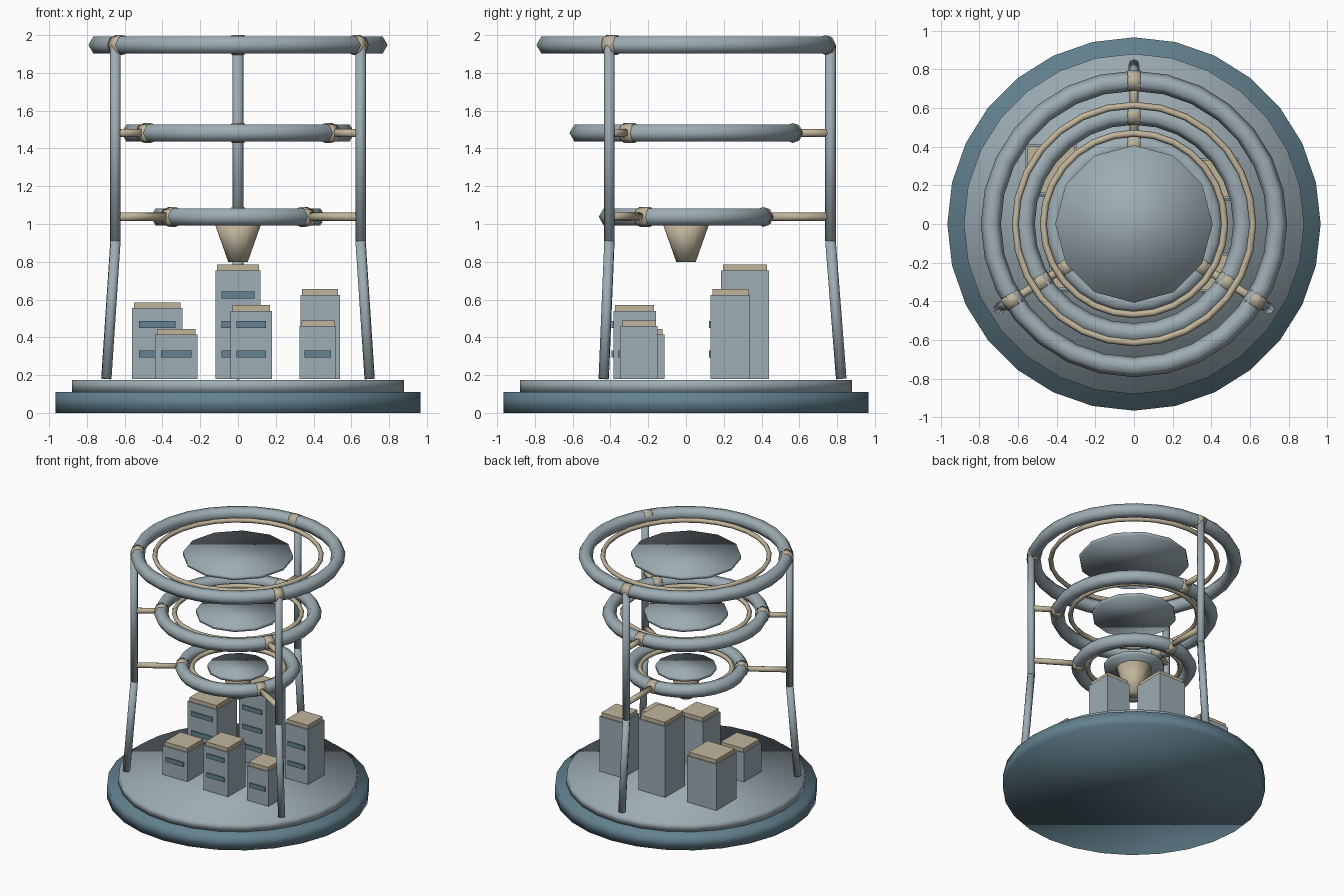
import bpy
import math
from mathutils import Vector

cube = bpy.data.objects.get("Cube")
if cube:
    bpy.data.objects.remove(cube, do_unlink=True)


def make_material(name, rgb):
    mat = bpy.data.materials.new(name)
    mat.use_nodes = True
    colour = (*rgb, 1.0)
    mat.diffuse_color = colour
    mat.node_tree.nodes["Principled BSDF"].inputs["Base Color"].default_value = colour
    return mat


PALE = make_material("pale blue grey", (0.337, 0.418, 0.456))
DARK = make_material("dark slate blue", (0.127, 0.223, 0.279))
TAN = make_material("warm tan", (0.53, 0.46, 0.33))


def finish(name, mat, smooth=True):
    obj = bpy.context.object
    obj.name = name
    obj.data.materials.append(mat)
    if smooth:
        bpy.ops.object.shade_smooth()
    return obj


def disc(name, radius, low, high, sides, mat, top_radius=None):
    bpy.ops.mesh.primitive_cone_add(
        vertices=sides, radius1=radius,
        radius2=radius if top_radius is None else top_radius,
        depth=high - low, location=(0, 0, (low + high) / 2))
    return finish(name, mat)


def rod(name, start, end, radius, sides, mat, smooth=True):
    start, end = Vector(start), Vector(end)
    axis = end - start
    bpy.ops.mesh.primitive_cylinder_add(
        vertices=sides, radius=radius, depth=axis.length,
        location=(start + end) / 2,
        rotation=axis.to_track_quat("Z", "Y").to_euler())
    return finish(name, mat, smooth)


def ring(name, major, minor, z, sides, mat):
    bpy.ops.mesh.primitive_torus_add(
        major_segments=28, minor_segments=sides,
        major_radius=major, minor_radius=minor, location=(0, 0, z))
    return finish(name, mat)


def box(name, low, high, mat):
    low, high = Vector(low), Vector(high)
    bpy.ops.mesh.primitive_cube_add(size=1, location=(low + high) / 2)
    bpy.context.object.scale = high - low
    bpy.ops.object.transform_apply(location=False, rotation=False, scale=True)
    return finish(name, mat, smooth=False)


def polar(radius, angle, z):
    return Vector((radius * math.cos(angle), radius * math.sin(angle), z))


# Stepped round base
disc("base_lower", 0.965, 0, 0.11, 28, DARK)
disc("base_platform", 0.88, 0.11, 0.175, 28, PALE)

# Three tiers: outer ring, thin inner ring and centre plate
TIERS = [("top", 0.74, 1.948), ("middle", 0.565, 1.482), ("bottom", 0.41, 1.038)]
for tier, radius, z in TIERS:
    ring(f"{tier}_ring", radius, 0.052, z, 6, PALE)
    ring(f"{tier}_inner_ring", radius * 0.83, 0.018, z, 6, TAN)
    disc(f"{tier}_plate", radius * 0.55, z - 0.013, z + 0.013, 12, PALE)

# Funnel under the lowest plate
disc("funnel", 0.052, 0.8, 1.03, 12, TAN, top_radius=0.133)

# Bent posts, with spokes and collars holding the rings
POST_RADIUS = 0.765
for side, degrees in (("back", 90), ("right", 212), ("left", 328)):
    angle = math.radians(degrees)
    knee = polar(POST_RADIUS, angle, 0.91)
    rod(f"{side}_post_lower", polar(0.822, angle, 0.18), knee, 0.028, 8, PALE)
    rod(f"{side}_post_upper", knee, polar(POST_RADIUS, angle, 1.948), 0.028, 8, PALE)
    tangent = polar(0.034, angle + math.pi / 2, 0)
    for tier, radius, z in TIERS:
        joint = polar(radius, angle, z)
        rod(f"{side}_{tier}_collar", joint - tangent, joint + tangent, 0.053, 8, TAN)
        rod(f"{side}_{tier}_spoke", joint, polar(POST_RADIUS, angle, z), 0.022, 8, TAN)

# Tower blocks: x range, y range, wall height
BLOCKS = [
    (-0.56, -0.295, 0.15, 0.41, 0.555),
    (-0.44, -0.215, -0.34, -0.115, 0.415),
    (-0.12, 0.12, 0.185, 0.44, 0.755),
    (-0.04, 0.18, -0.385, -0.16, 0.54),
    (0.33, 0.54, 0.13, 0.34, 0.625),
    (0.325, 0.52, -0.35, -0.15, 0.46),
]
INSET = 0.01
for n, (x0, x1, y0, y1, height) in enumerate(BLOCKS, 1):
    box(f"block_{n}_walls", (x0, y0, 0.18), (x1, y1, height), PALE)
    box(f"block_{n}_roof", (x0 + INSET, y0 + INSET, height),
        (x1 - INSET, y1 - INSET, height + 0.03), TAN)
    # Window strips on the front wall, one per storey
    margin = (x1 - x0) * 0.14
    for storey in range(3):
        z = 0.312 + storey * 0.156
        if z < height - 0.06:
            box(f"block_{n}_window_{storey + 1}", (x0 + margin, y0 - 0.009, z - 0.018),
                (x1 - margin, y0, z + 0.018), DARK)
